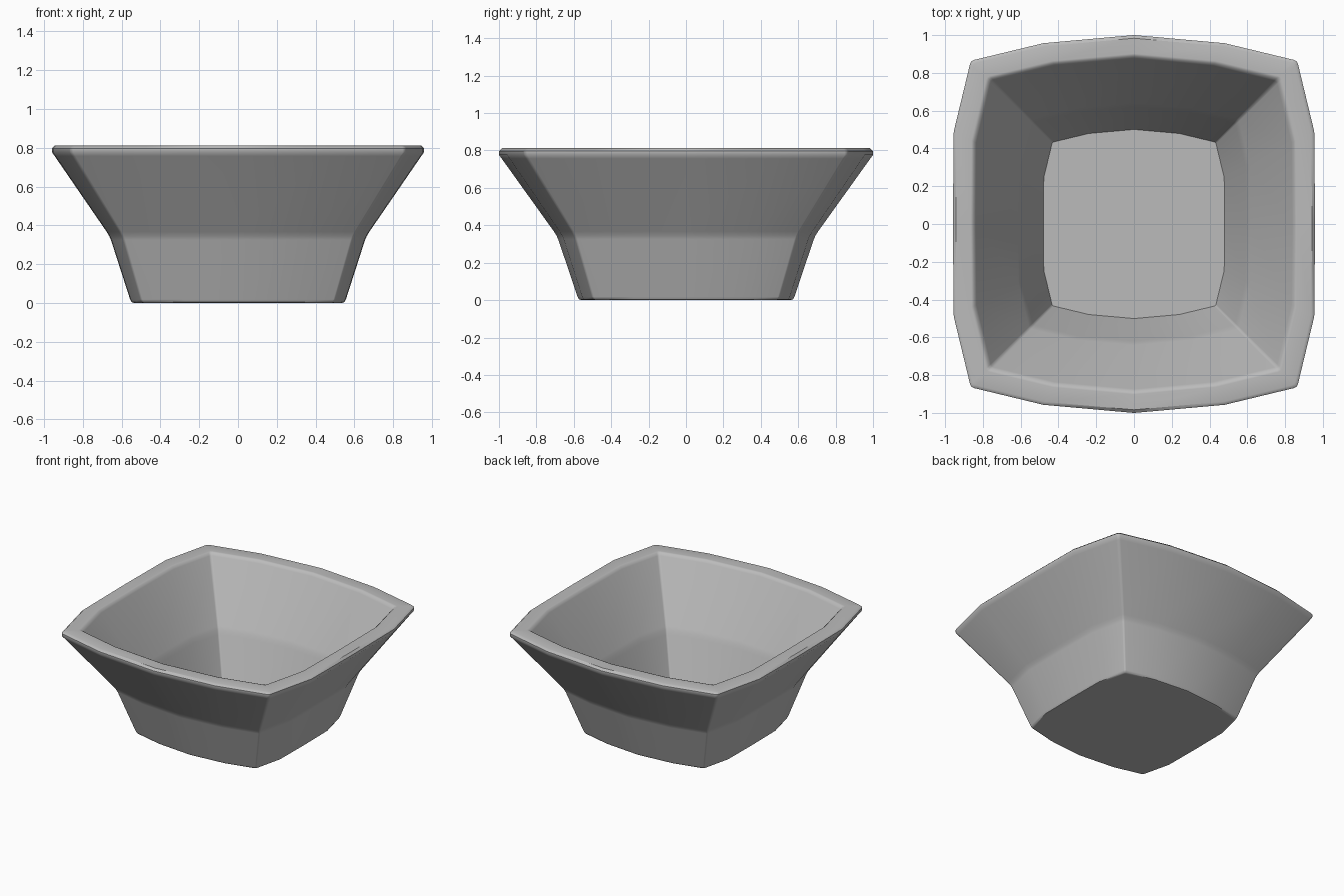
import bpy, bmesh
from math import radians

cube = bpy.data.objects.get("Cube")
if cube:
    bpy.data.objects.remove(cube, do_unlink=True)

# One plain glaze colour
GREY = (0.5, 0.5, 0.5, 1)
glaze = bpy.data.materials.new("grey glaze")
glaze.use_nodes = True
glaze.diffuse_color = GREY
glaze.node_tree.nodes["Principled BSDF"].inputs["Base Color"].default_value = GREY

# Quarter outline of the bowed square, as fractions of the half widths
quarter = [(1, 0), (0.995, 0.49), (0.905, 0.848), (0.898, 0.861),
           (0.885, 0.868), (0.5, 0.957), (0, 1)]
left_half = quarter + [(-x, y) for x, y in quarter[-2::-1]]
outline = left_half + [(x, -y) for x, y in left_half[-2:0:-1]]
DEPTH = 1.043  # depth relative to width

# Section from the underside, over the rim, down to the floor: half width, height
section = [(0.535, 0), (0.548, 0.004), (0.556, 0.018),
           (0.655, 0.325), (0.664, 0.345), (0.677, 0.367),
           (0.945, 0.757), (0.959, 0.777), (0.959, 0.797), (0.943, 0.812),
           (0.865, 0.812), (0.852, 0.808), (0.838, 0.792),
           (0.615, 0.395), (0.602, 0.37), (0.593, 0.345), (0.48, 0.05)]

bm = bmesh.new()
rings = [[bm.verts.new((x * w, y * w * DEPTH, z)) for x, y in outline]
         for w, z in section]
n = len(outline)
for low, high in zip(rings, rings[1:]):
    for i in range(n):
        j = (i + 1) % n
        bm.faces.new((low[i], low[j], high[j], high[i]))
bm.faces.new(rings[0][::-1])   # underside
bm.faces.new(rings[-1])        # inner floor
bmesh.ops.recalc_face_normals(bm, faces=bm.faces)

mesh = bpy.data.meshes.new("bowl")
bm.to_mesh(mesh)
bm.free()
mesh.materials.append(glaze)
bowl = bpy.data.objects.new("bowl", mesh)
bpy.context.collection.objects.link(bowl)

# Soft corners, with crisp rim and floor edges
bpy.context.view_layer.objects.active = bowl
bowl.select_set(True)
bpy.ops.object.shade_smooth_by_angle(angle=radians(42))
soften = bowl.modifiers.new("soften", 'WEIGHTED_NORMAL')
soften.keep_sharp = True
